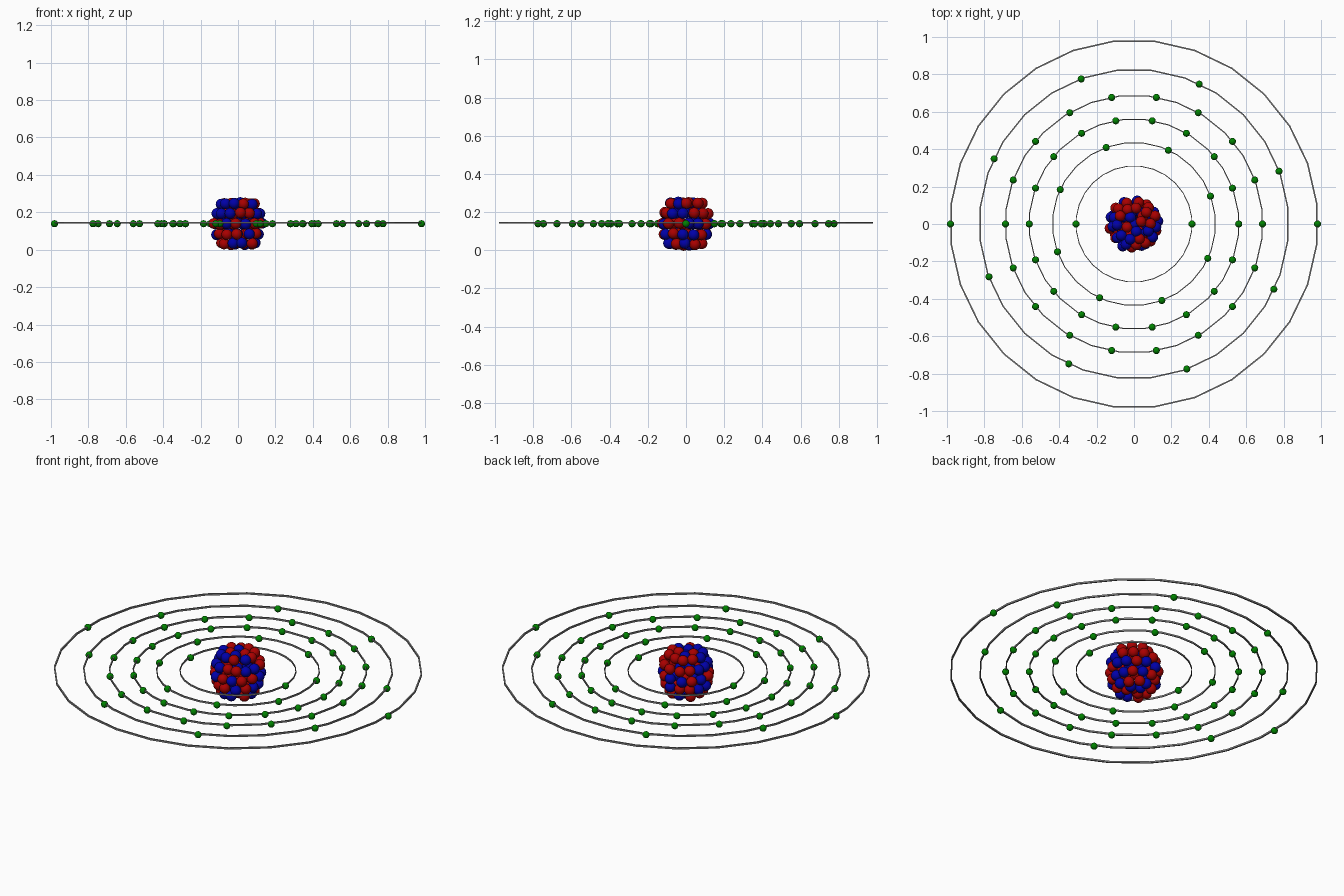
import bpy, bmesh, math, random
from mathutils import Matrix, Vector

random.seed(11)
if "Cube" in bpy.data.objects:
    bpy.data.objects.remove(bpy.data.objects["Cube"], do_unlink=True)


def material(name, rgb):
    mat = bpy.data.materials.new(name)
    mat.use_nodes = True
    mat.diffuse_color = (*rgb, 1)
    mat.node_tree.nodes["Principled BSDF"].inputs["Base Color"].default_value = (*rgb, 1)
    return mat


red = material("proton red", (0.4, 0, 0))
blue = material("neutron blue", (0, 0, 0.4))
green = material("electron green", (0, 0.23, 0))
grey = material("orbit grey", (0.22, 0.22, 0.22))

MID = 0.139
SIDES = 28


def polar(radius, angle, z):
    return Vector((radius * math.cos(angle), radius * math.sin(angle), z))


def finish(name, bm, mat):
    mesh = bpy.data.meshes.new(name)
    bm.to_mesh(mesh)
    bm.free()
    mesh.materials.append(mat)
    bpy.context.collection.objects.link(bpy.data.objects.new(name, mesh))


def balls(name, centres, radius, mat):
    """One smooth object holding a ball at every centre."""
    bm = bmesh.new()
    for c in centres:
        bmesh.ops.create_uvsphere(bm, u_segments=16, v_segments=10, radius=radius,
                                  matrix=Matrix.Translation(c))
    for face in bm.faces:
        face.smooth = True
    finish(name, bm, mat)


def orbit(name, radius, width, height, z):
    """A flat-faced ring with a rectangular section."""
    bm = bmesh.new()
    section = [(-width, -height), (width, -height), (width, height), (-width, height)]
    loops = [[bm.verts.new(polar(radius + r / 2, (k + 0.5) * math.tau / SIDES, z + h / 2))
              for r, h in section] for k in range(SIDES)]
    for k in range(SIDES):
        a, b = loops[k - 1], loops[k]
        for j in range(4):
            bm.faces.new((a[j - 1], b[j - 1], b[j], a[j]))
    bmesh.ops.recalc_face_normals(bm, faces=bm.faces)
    finish(name, bm, grey)


# Orbits with their electrons: radius, electron count, starting angle in degrees
shells = [(0.31, 2, 0), (0.435, 8, 20), (0.56, 18, 0),
          (0.687, 18, 0), (0.825, 8, 20), (0.981, 2, 0)]
electrons = []
for i, (radius, count, start) in enumerate(shells):
    orbit(f"orbit_ring_{i + 1}", radius * 1.002, 0.003 + 0.005 * radius, 0.010, MID + 0.005)
    electrons += [polar(radius, math.radians(start) + k * math.tau / count, MID)
                  for k in range(count)]
balls("electrons", electrons, 0.019, green)

# Nucleus: stacked layers of packed balls, (height from middle, ring radius, count)
layers = [(0, 0.128, 14), (0, 0.075, 8), (0.055, 0.116, 13), (0.055, 0.065, 7),
          (0.106, 0.088, 10), (0.109, 0.040, 4), (0.098, 0, 1)]
protons, neutrons = [], []
for height, radius, count in layers:
    for side in ((1, -1) if height else (1,)):
        turn = random.random() * math.tau
        # Evenly mixed kinds within each ring
        kinds = [protons, neutrons] * (count // 2 + 1)
        random.shuffle(kinds)
        for k in range(count):
            angle = turn + (k + random.uniform(-0.15, 0.15)) * math.tau / count
            rise = side * height + random.uniform(-0.004, 0.004)
            kinds[k].append(polar(radius * random.uniform(0.95, 1.06), angle, MID + rise))
balls("protons", protons, 0.029, red)
balls("neutrons", neutrons, 0.029, blue)
